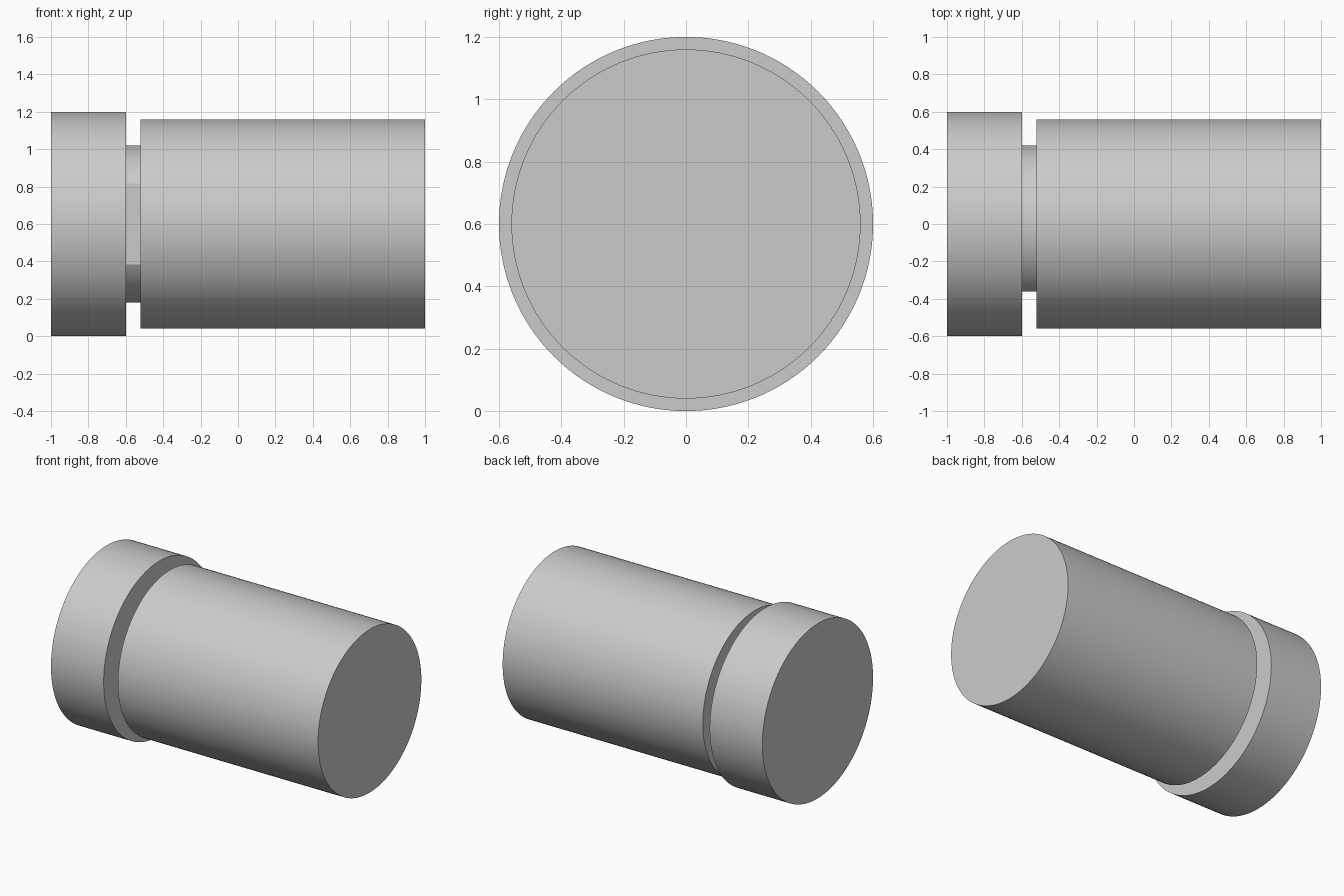
import bpy
import bmesh
import math

cube = bpy.data.objects.get("Cube")
if cube:
    bpy.data.objects.remove(cube, do_unlink=True)

AXIS_HEIGHT = 0.6

grey = bpy.data.materials.new("plain_grey")
grey.use_nodes = True
colour = (0.6, 0.6, 0.6, 1)
grey.diffuse_color = colour
grey.node_tree.nodes["Principled BSDF"].inputs["Base Color"].default_value = colour


def shaft_section(name, x_start, x_end, radius, flat_depth=None, steps=128):
    """Extrude a round section along x, with an optional flat facing the front."""
    if flat_depth is None:
        angles = [math.tau * i / steps for i in range(steps)]
    else:
        half = math.acos(flat_depth / radius)
        sweep = math.tau - 2 * half
        angles = [half + sweep * i / steps for i in range(steps + 1)]

    bm = bmesh.new()
    ring = [bm.verts.new((x_start, -radius * math.cos(a),
                          AXIS_HEIGHT + radius * math.sin(a))) for a in angles]
    cap = bm.faces.new(ring)
    extruded = bmesh.ops.extrude_face_region(bm, geom=[cap], use_keep_orig=True)
    moved = [g for g in extruded["geom"] if isinstance(g, bmesh.types.BMVert)]
    bmesh.ops.translate(bm, verts=moved, vec=(x_end - x_start, 0, 0))
    bmesh.ops.recalc_face_normals(bm, faces=bm.faces)

    mesh = bpy.data.meshes.new(name)
    bm.to_mesh(mesh)
    bm.free()
    mesh.materials.append(grey)
    obj = bpy.data.objects.new(name, mesh)
    bpy.context.collection.objects.link(obj)

    bpy.ops.object.select_all(action="DESELECT")
    obj.select_set(True)
    bpy.context.view_layer.objects.active = obj
    bpy.ops.object.shade_smooth_by_angle(angle=math.radians(20))
    return obj


# Wide collar, recessed neck with a front flat, and long barrel
shaft_section("collar", -1.0, -0.6, 0.6)
shaft_section("neck", -0.6, -0.52, 0.42, flat_depth=0.36)
shaft_section("barrel", -0.52, 1.0, 0.56)
